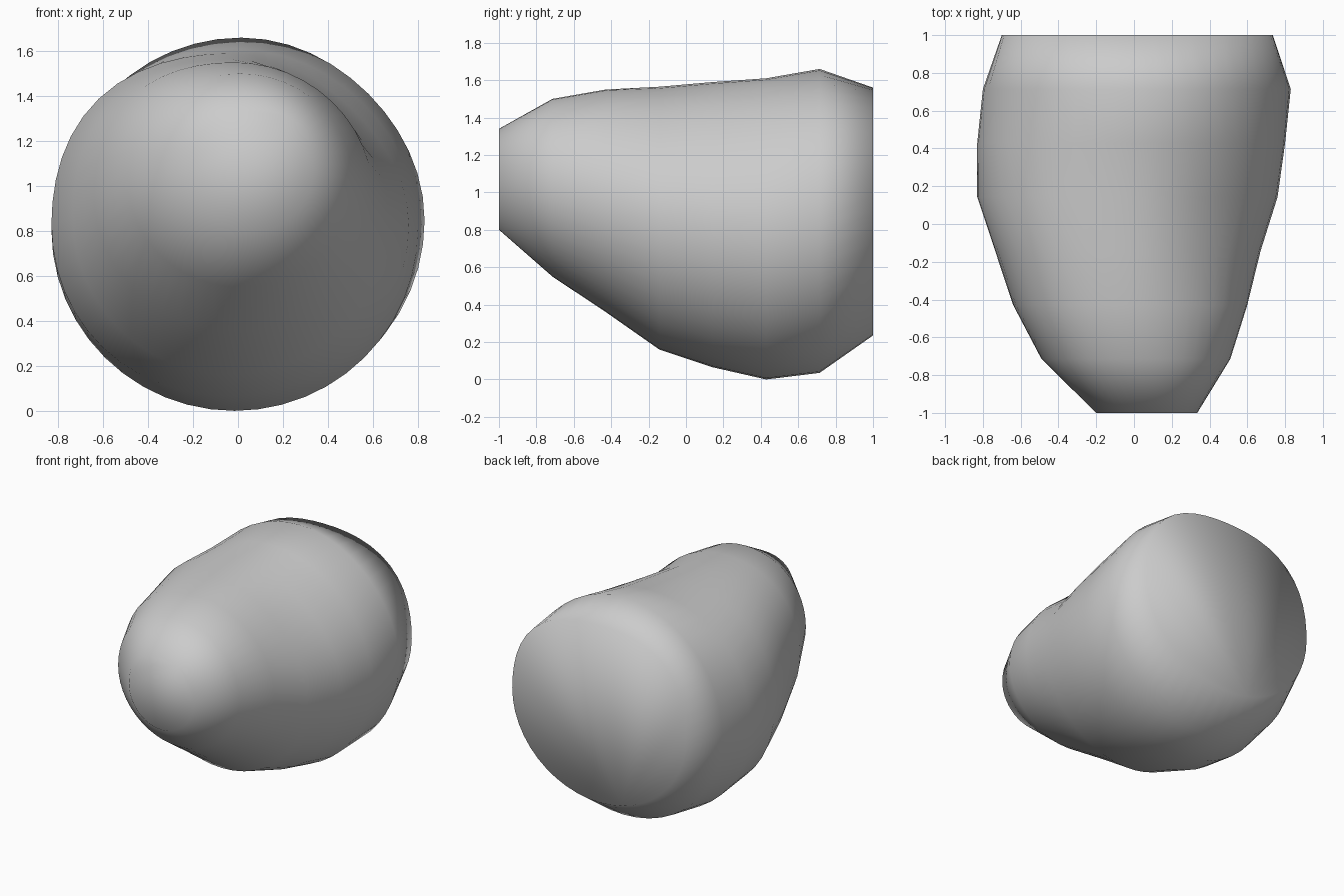
import bpy, bmesh
from math import sin, cos, pi

if "Cube" in bpy.data.objects:
    bpy.data.objects.remove(bpy.data.objects["Cube"])

# Rings along y: x min, x max, z min, z max, then fullness of the four
# diagonals (upper right, upper left, lower left, lower right)
RINGS = [
    (-0.20, 0.335, 0.80, 1.34, 1.06, 1.06, 1.0, 1.0),
    (-0.49, 0.51, 0.55, 1.50, 1.00, 1.02, 1.0, 1.0),
    (-0.64, 0.60, 0.36, 1.55, 1.00, 1.04, 1.0, 1.0),
    (-0.735, 0.67, 0.16, 1.565, 0.95, 1.05, 1.0, 1.0),
    (-0.83, 0.76, 0.065, 1.59, 0.96, 1.04, 1.01, 1.0),
    (-0.83, 0.80, 0.00, 1.61, 0.99, 1.02, 1.0, 1.0),
    (-0.80, 0.83, 0.035, 1.66, 0.98, 1.0, 1.0, 1.0),
    (-0.70, 0.735, 0.235, 1.56, 1.06, 1.07, 1.0, 1.0),
]
N = 48


def ring_points(y, ring):
    x0, x1, z0, z1 = ring[:4]
    for i in range(N):
        t = 2 * pi * i / N
        k = 1 + (ring[4 + i * 4 // N] - 1) * sin(2 * t) ** 2
        yield ((x0 + x1) / 2 + (x1 - x0) / 2 * k * cos(t), y,
               (z0 + z1) / 2 + (z1 - z0) / 2 * k * sin(t))


# Lofted body
bm = bmesh.new()
loops = [[bm.verts.new(p) for p in ring_points(-1 + 2 * j / 7, r)]
         for j, r in enumerate(RINGS)]
for a, b in zip(loops, loops[1:]):
    for i in range(N):
        n = (i + 1) % N
        bm.faces.new((a[i], a[n], b[n], b[i]))

# Flat ends, fanned from one rim vertex
for loop, apex in ((loops[0], 8), (loops[-1], 34)):
    rim = loop[apex:] + loop[:apex]
    for i in range(1, N - 1):
        bm.faces.new((rim[0], rim[i], rim[i + 1]))

bmesh.ops.recalc_face_normals(bm, faces=bm.faces)
for f in bm.faces:
    f.smooth = True
mesh = bpy.data.meshes.new("tapered_body")
bm.to_mesh(mesh)
bm.free()
bpy.context.collection.objects.link(bpy.data.objects.new("tapered_body", mesh))
